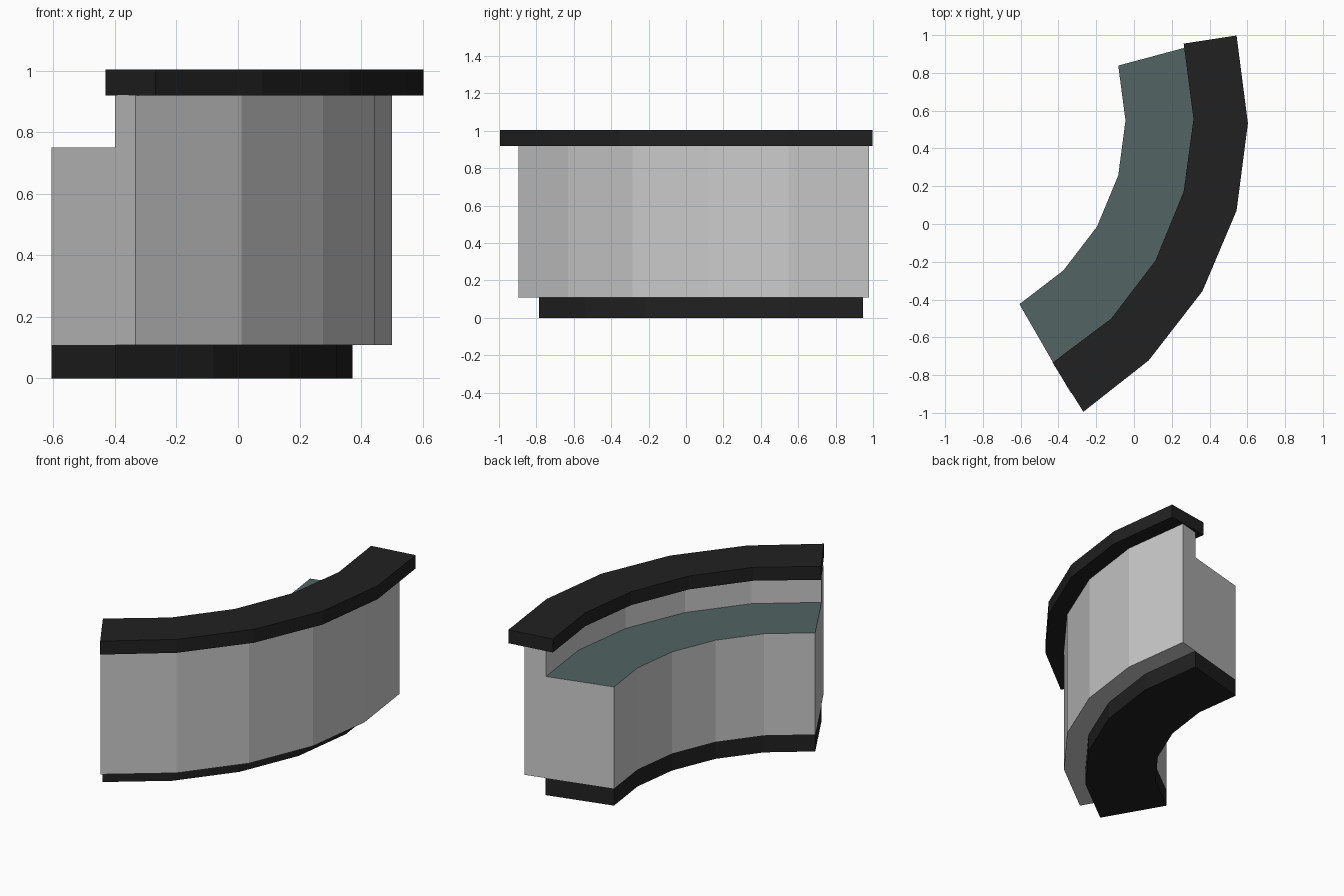
import bpy
import bmesh
from math import cos, sin, radians

if "Cube" in bpy.data.objects:
    bpy.data.objects.remove(bpy.data.objects["Cube"])

CENTRE = (-1.168, 0.548)          # centre of the curved counter
ANGLES = [15, 0, -15, -30, -45, -60]


def material(name, rgb):
    m = bpy.data.materials.new(name)
    m.diffuse_color = (*rgb, 1)
    m.use_nodes = True
    m.node_tree.nodes["Principled BSDF"].inputs["Base Color"].default_value = m.diffuse_color
    return m


grey = material("grey panel", (0.6, 0.6, 0.6))
black = material("black trim", (0.015, 0.015, 0.015))
teal = material("teal worktop", (0.085, 0.125, 0.125))


def arc(r):
    return [(CENTRE[0] + r * cos(radians(a)), CENTRE[1] + r * sin(radians(a))) for a in ANGLES]


def sweep(name, sections, mats, rule=None):
    """Skin a closed cross-section (list of 3D rails) along the curve."""
    bm = bmesh.new()
    rails = [[bm.verts.new((x, y, z)) for x, y in pts] for pts, z in sections]
    n = len(rails)
    for i in range(n):
        a, b = rails[i], rails[(i + 1) % n]
        for k in range(len(a) - 1):
            bm.faces.new((a[k], a[k + 1], b[k + 1], b[k]))
    for k in (0, -1):
        bm.faces.new([r[k] for r in rails])
    bmesh.ops.recalc_face_normals(bm, faces=bm.faces)
    if rule:
        for f in bm.faces:
            f.material_index = rule(f)
    me = bpy.data.meshes.new(name)
    bm.to_mesh(me)
    bm.free()
    ob = bpy.data.objects.new(name, me)
    for m in mats:
        me.materials.append(m)
    bpy.context.collection.objects.link(ob)
    return ob


inner, riser, outer, kick = arc(1.123), arc(1.537), arc(1.668), arc(1.54)

# recessed plinth
sweep("plinth", [(inner, 0), (kick, 0), (kick, 0.108), (inner, 0.108)], [black])

# counter body with stepped profile; the worktop is the low upward face
sweep("counter_body",
      [(inner, 0.108), (outer, 0.108), (outer, 0.922), (riser, 0.922), (riser, 0.75), (inner, 0.75)],
      [grey, teal],
      lambda f: int(f.normal.z > 0.9 and f.calc_center_median().z < 0.8))

# raised bar shelf, overhanging both sides
shelf_out = [(0.543, 0.998), (0.603, 0.533), (0.543, 0.071), (0.362, -0.356), (0.078, -0.722), (-0.268, -0.994)]
shelf_in = [(0.263, 0.955), (0.315, 0.556), (0.263, 0.172), (0.114, -0.193), (-0.12, -0.5), (-0.431, -0.734)]
sweep("bar_shelf", [(shelf_in, 0.92), (shelf_out, 0.92), (shelf_out, 1.005), (shelf_in, 1.005)], [black])
